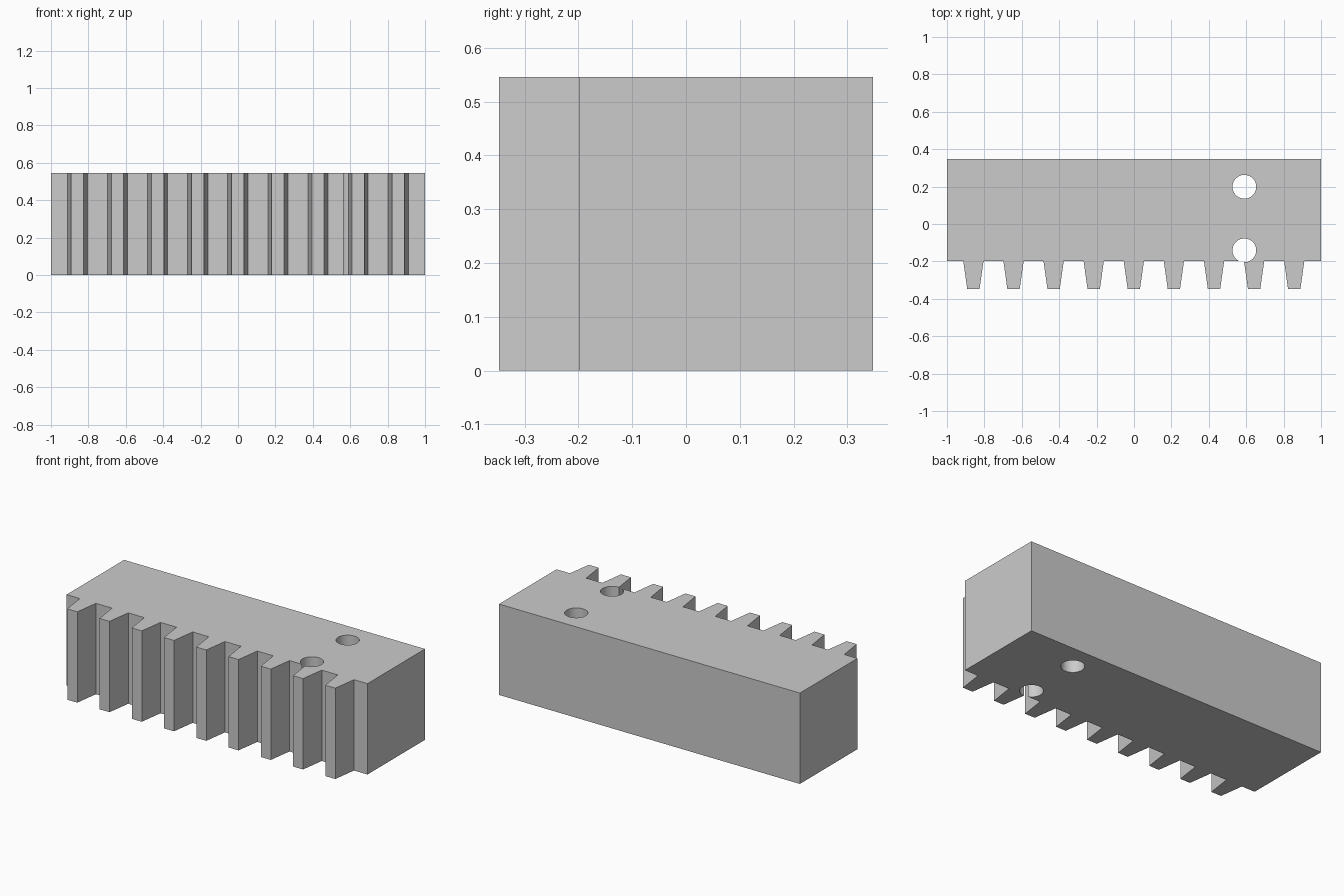
import bpy
import bmesh
import math

if "Cube" in bpy.data.objects:
    bpy.data.objects.remove(bpy.data.objects["Cube"], do_unlink=True)

HEIGHT = 0.546
BACK, ROOT, TIP = 0.347, -0.199, -0.347
TEETH, PITCH = 9, 0.2144
ROOT_HALF, TIP_HALF = 0.054, 0.033
HOLE_RADIUS = 0.0635
HOLES = [(0.59, 0.199), (0.59, -0.141)]

grey = bpy.data.materials.new("plain_grey")
grey.use_nodes = True
colour = (0.6, 0.6, 0.6, 1)
grey.diffuse_color = colour
grey.node_tree.nodes["Principled BSDF"].inputs["Base Color"].default_value = colour

# Rack outline: plain back, row of tapered teeth along the front
outline = [(1, ROOT), (1, BACK), (-1, BACK), (-1, ROOT)]
for i in range(TEETH):
    x = (i - (TEETH - 1) / 2) * PITCH - 0.001
    outline += [(x - ROOT_HALF, ROOT), (x - TIP_HALF, TIP),
                (x + TIP_HALF, TIP), (x + ROOT_HALF, ROOT)]

bm = bmesh.new()
base = bm.faces.new([bm.verts.new((x, y, 0)) for x, y in outline])
top = bmesh.ops.extrude_face_region(bm, geom=[base])["geom"]
bmesh.ops.translate(bm, vec=(0, 0, HEIGHT),
                    verts=[v for v in top if isinstance(v, bmesh.types.BMVert)])
bmesh.ops.recalc_face_normals(bm, faces=bm.faces)
mesh = bpy.data.meshes.new("toothed_rack")
bm.to_mesh(mesh)
bm.free()
mesh.materials.append(grey)
rack = bpy.data.objects.new("toothed_rack", mesh)
bpy.context.collection.objects.link(rack)

# Two vertical through holes; the front one just breaks into a tooth gap
for i, (x, y) in enumerate(HOLES):
    bpy.ops.mesh.primitive_cylinder_add(vertices=64, radius=HOLE_RADIUS, depth=1,
                                        location=(x, y, HEIGHT / 2))
    cutter = bpy.context.object
    cutter.name = f"hole_cutter_{i + 1}"
    cutter.data.materials.append(grey)
    cut = rack.modifiers.new(f"hole_{i + 1}", "BOOLEAN")
    cut.operation = "DIFFERENCE"
    cut.solver = "EXACT"
    cut.object = cutter
    bpy.ops.object.select_all(action="DESELECT")
    rack.select_set(True)
    bpy.context.view_layer.objects.active = rack
    bpy.ops.object.modifier_apply(modifier=cut.name)
    bpy.data.objects.remove(cutter, do_unlink=True)

# Smooth the bores, keep the machined edges sharp
bpy.ops.object.shade_smooth_by_angle(angle=math.radians(15))
